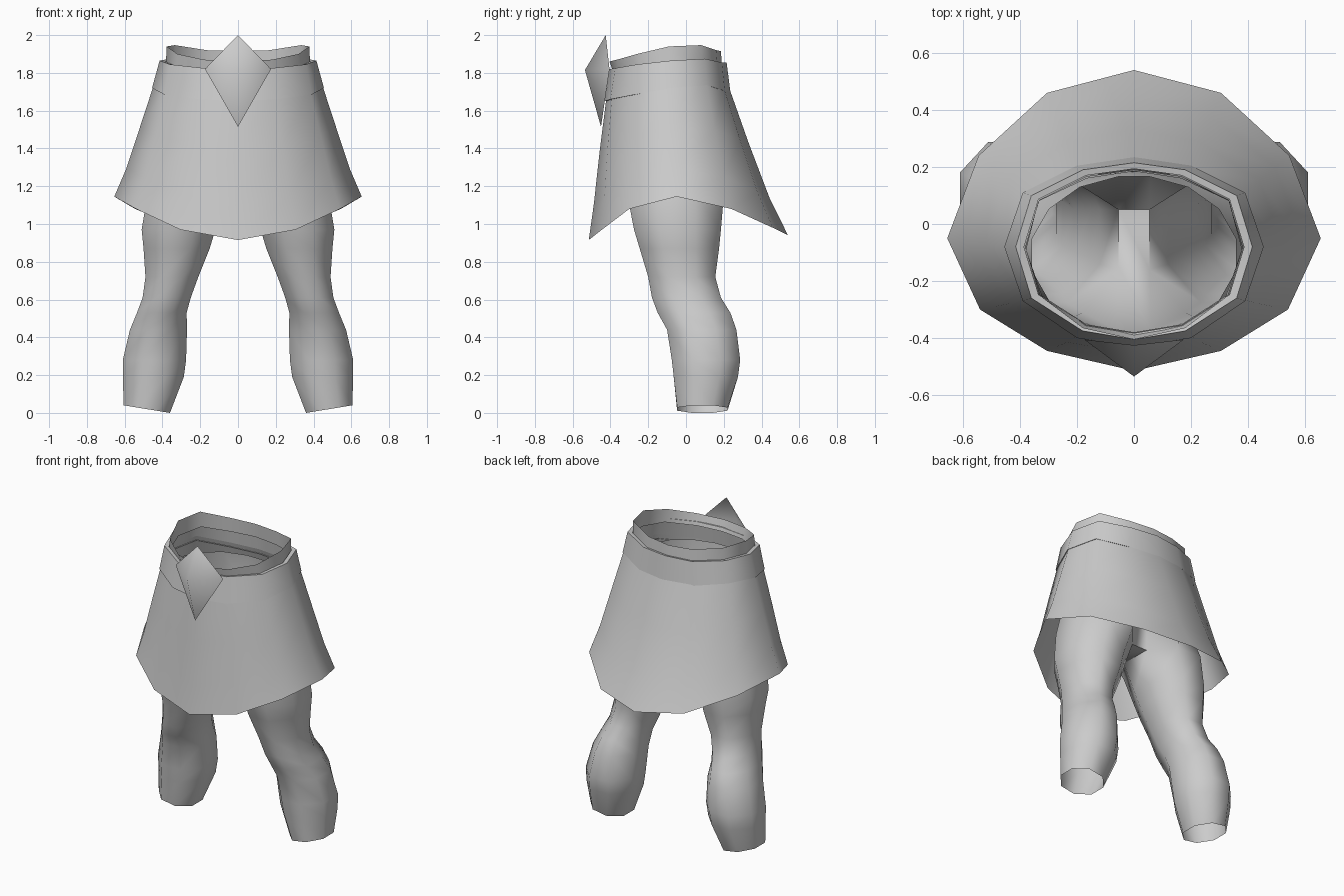
import bpy, bmesh, math

if "Cube" in bpy.data.objects:
    bpy.data.objects.remove(bpy.data.objects["Cube"])

grey = bpy.data.materials.new("plain grey")
grey.diffuse_color = (0.6, 0.6, 0.6, 1)
grey.use_nodes = True
grey.node_tree.nodes["Principled BSDF"].inputs["Base Color"].default_value = grey.diffuse_color


def finish(bm, name, angle=60):
    bmesh.ops.recalc_face_normals(bm, faces=bm.faces)
    me = bpy.data.meshes.new(name)
    bm.to_mesh(me)
    bm.free()
    me.materials.append(grey)
    ob = bpy.data.objects.new(name, me)
    bpy.context.collection.objects.link(ob)
    bpy.ops.object.select_all(action='DESELECT')
    ob.select_set(True)
    bpy.context.view_layer.objects.active = ob
    bpy.ops.object.shade_smooth_by_angle(angle=math.radians(angle))
    return ob


def full(half):
    """Close a half outline (back to front, x >= 0) into a 12-sided ring."""
    return half + [(-x, y, z) for x, y, z in half[-2:0:-1]]


def loft(bm, rings, closed=True):
    rows = [[bm.verts.new(p) for p in r] for r in rings]
    for a, b in zip(rows, rows[1:]):
        n = len(a)
        for i in range(n if closed else n - 1):
            j = (i + 1) % n
            bm.faces.new((a[i], a[j], b[j], b[i]))
    return rows


def scaled(half, s, dz):
    return [(x * s, (y + 0.09) * s - 0.09, z + dz) for x, y, z in half]


def lerp(a, b, t, tz):
    return [(p[0] + (q[0] - p[0]) * t, p[1] + (q[1] - p[1]) * t,
             p[2] + (q[2] - p[2]) * tz) for p, q in zip(a, b)]


# Half outlines, back to front
belt_low = [(0, .235, 1.70), (.2, .205, 1.705), (.39, .11, 1.735), (.455, -.08, 1.72),
            (.39, -.27, 1.685), (.2, -.40, 1.66), (0, -.43, 1.65)]
belt_top = [(0, .215, 1.855), (.18, .19, 1.855), (.36, .10, 1.875), (.415, -.08, 1.865),
            (.36, -.26, 1.845), (.18, -.375, 1.825), (0, -.405, 1.82)]
waist_top = [(0, .185, 1.915), (.165, .16, 1.92), (.335, .08, 1.947), (.378, -.09, 1.94),
             (.32, -.26, 1.9), (.18, -.365, 1.87), (0, -.405, 1.86)]
hem = [(0, .54, .94), (.305, .46, .98), (.545, .24, 1.08), (.655, -.05, 1.145),
       (.54, -.30, 1.08), (.305, -.445, .97), (0, -.515, .915)]

# Skirt: flared single sheet
bm = bmesh.new()
top = scaled(belt_low, .97, .03)
loft(bm, [full(top), full(lerp(belt_low, hem, .32, .36)),
          full(lerp(belt_low, hem, .68, .74)), full(hem)])
finish(bm, "skirt")

# Belt: outer band with a lip at the top
bm = bmesh.new()
loft(bm, [full(scaled(belt_low, .97, .0)), full(belt_low), full(belt_top),
          full(scaled(belt_top, .93, -.005))])
finish(bm, "belt", 50)

# Waistband: rises out of the belt
bm = bmesh.new()
loft(bm, [full(scaled(belt_top, .92, -.03)), full(waist_top)])
finish(bm, "waistband")

# Buckle: folded diamond plate
bm = bmesh.new()
t, b, f, l, r = [bm.verts.new(p) for p in
                 [(0, -.425, 2), (0, -.45, 1.515), (0, -.535, 1.815),
                  (-.175, -.405, 1.82), (.175, -.405, 1.82)]]
for tri in ((t, l, f), (l, b, f), (b, r, f), (r, t, f)):
    bm.faces.new(tri)
finish(bm, "buckle", 75)

# Leg sections: z, inner x, outer x, front y, back y
sections = [(1.15, .055, .48, -.31, .20), (.97, .12, .51, -.275, .185),
            (.87, .15, .50, -.245, .175), (.72, .21, .49, -.20, .155),
            (.61, .25, .505, -.18, .185), (.53, .272, .535, -.15, .235),
            (.44, .27, .572, -.10, .267), (.28, .275, .61, -.075, .287),
            (.19, .287, .61, -.065, .275), (0, .36, .605, -.047, .22)]


def leg_ring(z, x0, x1, y0, y1):
    c = math.cos(math.pi / 8)
    pts = []
    for k in range(8):
        a = (k + .5) * math.pi / 4
        x = (x0 + x1) / 2 - math.cos(a) * (x1 - x0) / 2 / c
        y = (y0 + y1) / 2 - math.sin(a) * (y1 - y0) / 2 / c
        pts.append((x, y, z if z else .04 * (x - x0) / (x1 - x0)))
    return pts


def hip_ring(z, rx, y0, y1):
    pts = []
    for k in range(8):
        a = math.radians(8 + k * 164 / 7)
        pts.append((rx * math.sin(a), (y0 + y1) / 2 - math.cos(a) * (y1 - y0) / 2, z))
    return pts


# Legs and hips: open hip shell that splits into two open-ended legs
bm = bmesh.new()
hips = [hip_ring(1.70, .365, -.385, .17), hip_ring(1.42, .43, -.375, .20)]
legs = [leg_ring(*s) for s in sections]
sides = []
for s in (1, -1):
    flip = lambda rings: [[(s * x, y, z) for x, y, z in q] for q in rings]
    upper = loft(bm, flip(hips + legs[:1]), closed=False)
    loft(bm, flip(legs))
    sides.append(upper)
R, L = sides
for k in (0, 7):                       # centre seams, front and back
    for i in range(2):
        bm.faces.new((R[i][k], L[i][k], L[i + 1][k], R[i + 1][k]))
bm.faces.new((R[2][0], L[2][0], L[2][7], R[2][7]))   # crotch strip
bmesh.ops.remove_doubles(bm, verts=bm.verts, dist=.0005)
finish(bm, "legs", 60)
